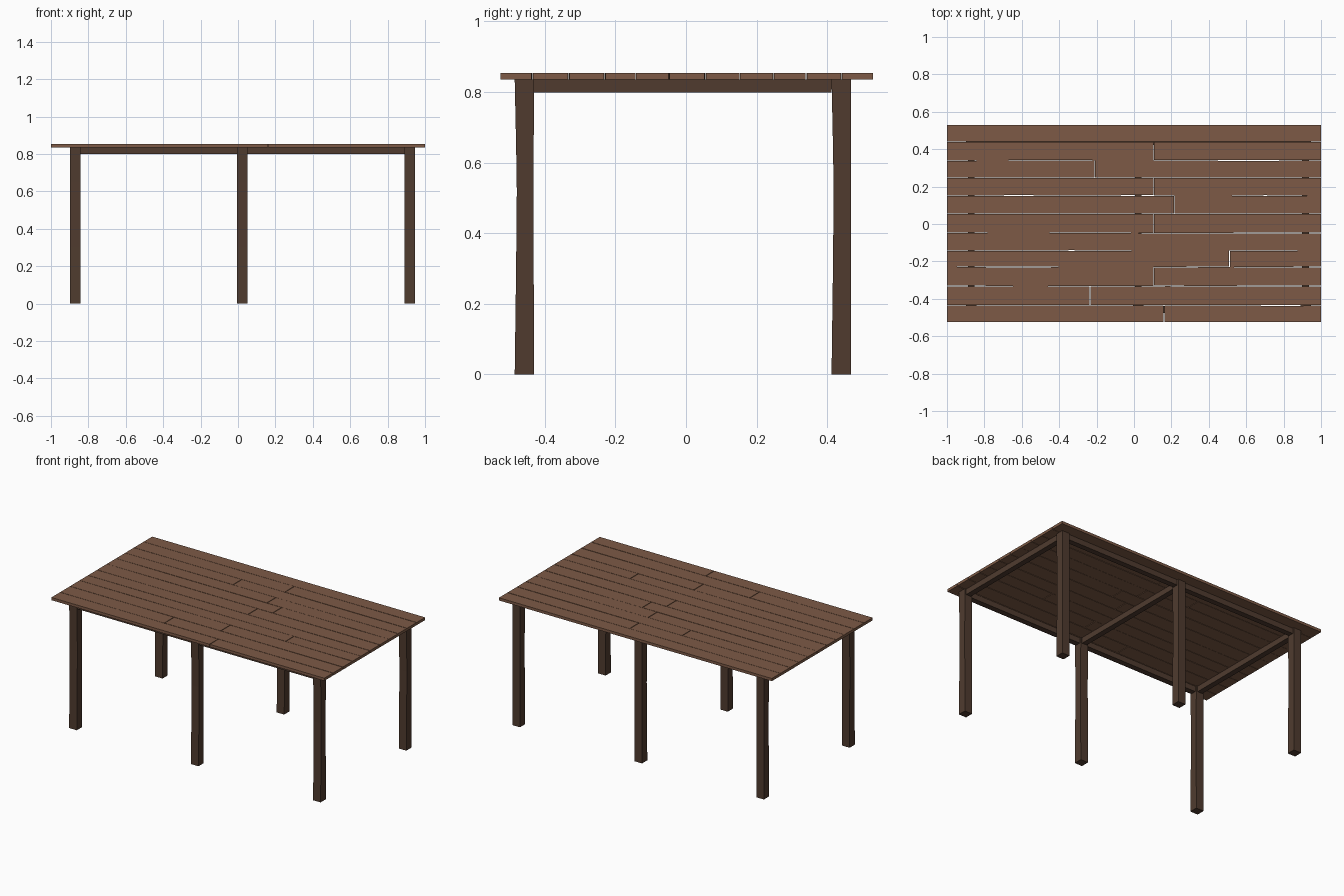
import bpy, random

if "Cube" in bpy.data.objects:
    bpy.data.objects.remove(bpy.data.objects["Cube"])

random.seed(4)


def material(name, color):
    m = bpy.data.materials.new(name)
    m.diffuse_color = (*color, 1)
    m.use_nodes = True
    m.node_tree.nodes["Principled BSDF"].inputs["Base Color"].default_value = m.diffuse_color
    return m


TOP = material("plank_wood", (0.205, 0.102, 0.061))
DARK = material("frame_wood", (0.08, 0.044, 0.028))


def loft(name, rings, mat):
    """Closed solid through a stack of four-point rings."""
    verts = [p for r in rings for p in r]
    n = len(rings)
    faces = [(3, 2, 1, 0), tuple(4 * (n - 1) + i for i in range(4))]
    for k in range(n - 1):
        for i in range(4):
            a, b = 4 * k + i, 4 * k + (i + 1) % 4
            faces.append((a, b, b + 4, a + 4))
    me = bpy.data.meshes.new(name)
    me.from_pydata(verts, [], faces)
    me.materials.append(mat)
    ob = bpy.data.objects.new(name, me)
    bpy.context.collection.objects.link(ob)
    return ob


def ring(x0, x1, y0, y1, z):
    return [(x0, y0, z), (x1, y0, z), (x1, y1, z), (x0, y1, z)]


def box(name, x0, x1, y0, y1, z0, z1, mat):
    return loft(name, [ring(x0, x1, y0, y1, z0), ring(x0, x1, y0, y1, z1)], mat)


# Table top: rows of boards with staggered butt joints and thin uneven gaps
Z0, Z1 = 0.835, 0.853
edges = [-0.525, -0.435, -0.332, -0.23, -0.142, -0.048,
         0.055, 0.152, 0.247, 0.34, 0.44, 0.53]
joints = [0.16, -0.235, 0.105, 0.51, None, 0.105,
          0.215, 0.105, -0.21, 0.105, None]


def plank(name, x0, x1, y0, y1):
    def wob():
        return random.uniform(0.0004, 0.0024)
    rings = []
    for k in range(4):
        x = x0 + (x1 - x0) * k / 3
        a = y0 if y0 == edges[0] else y0 + wob()
        b = y1 if y1 == edges[-1] else y1 - wob()
        rings.append([(x, a, Z0), (x, b, Z0), (x, b, Z1), (x, a, Z1)])
    loft(name, rings, TOP)


for i, j in enumerate(joints):
    y0, y1 = edges[i], edges[i + 1]
    if j is None:
        plank(f"plank_{i}", -1, 1, y0, y1)
    else:
        plank(f"plank_{i}_left", -1, j - 0.002, y0, y1)
        plank(f"plank_{i}_right", j + 0.002, 1, y0, y1)

# Six square legs, slightly hollowed along one side
leg_x = [(-0.898, -0.842), (-0.005, 0.05), (0.89, 0.945)]
leg_y = {"front": (-0.485, -0.43), "back": (0.412, 0.467)}
for side, (y0, y1) in leg_y.items():
    for pos, (x0, x1) in zip(("left", "middle", "right"), leg_x):
        rings = []
        for z, d in ((0, 0), (0.3, 0.004), (0.52, 0.006), (0.65, 0.004), (Z0, 0)):
            a = y0 + d
            b = y1 if side == "back" else y1 - d * 0.3
            rings.append(ring(x0, x1, a, b, z))
        loft(f"{side}_{pos}_leg", rings, DARK)

# Long rails between neighbouring legs
for side, (y0, y1) in leg_y.items():
    c = (y0 + y1) / 2
    for k in range(2):
        box(f"{side}_rail_{k}", leg_x[k][1], leg_x[k + 1][0],
            c - 0.018, c + 0.018, 0.799, Z0, DARK)

# Cross rails joining front and back legs
for pos, (x0, x1) in zip(("left", "middle", "right"), leg_x):
    c = (x0 + x1) / 2
    box(f"{pos}_cross_rail", c - 0.018, c + 0.018,
        leg_y["front"][1], leg_y["back"][0], 0.798, Z0, DARK)
